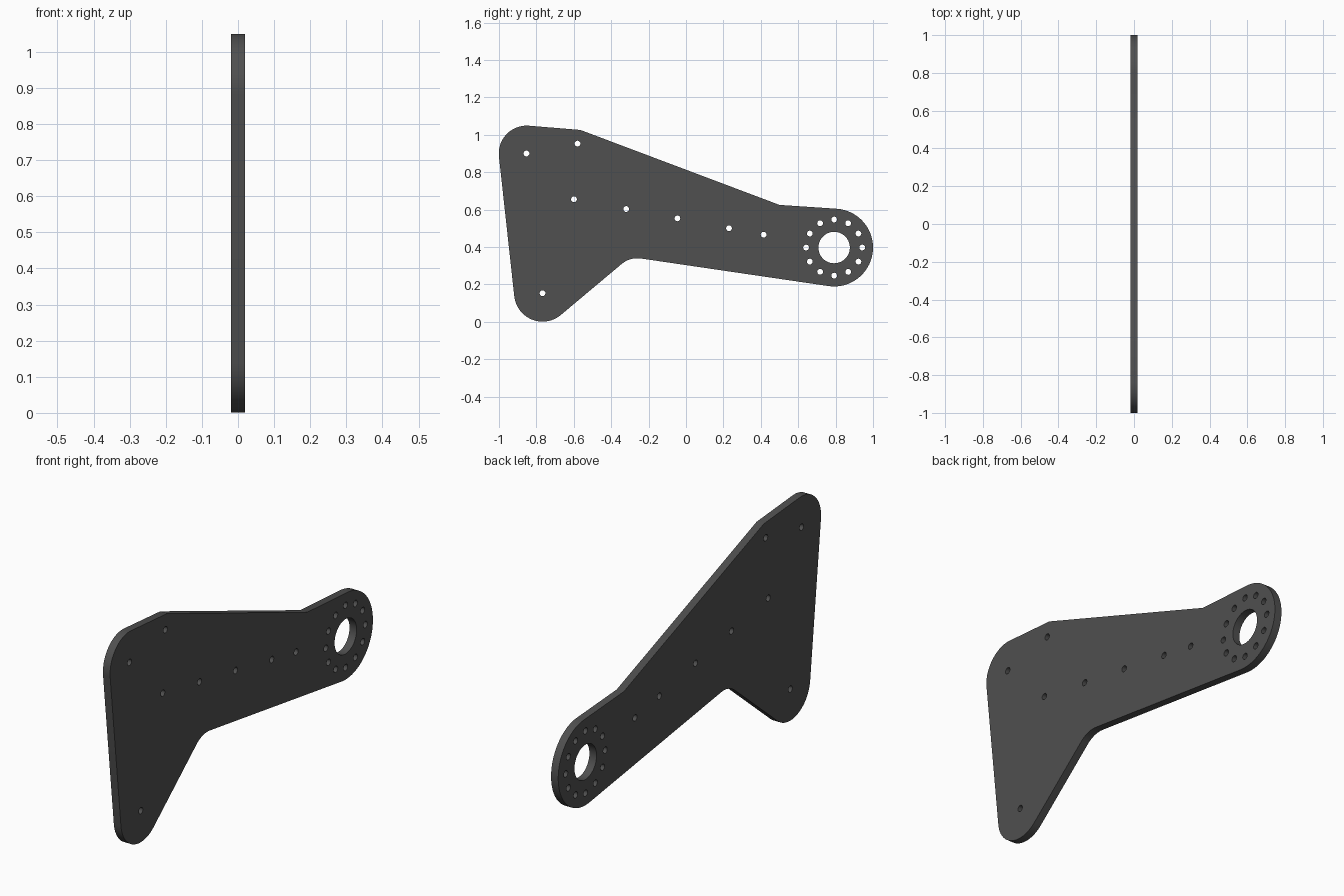
import bpy, bmesh
from math import pi, sin, cos, atan2, sqrt, ceil
from mathutils import Vector, Matrix

if "Cube" in bpy.data.objects:
    bpy.data.objects.remove(bpy.data.objects["Cube"])

HALF = 0.019
HUB = (0.792, 0.397)

# Outline as rounded corners (y, z, radius), counter-clockwise; negative = inner fillet
CORNERS = [
    (-0.767, 0.153, 0.152),   # lower lobe
    (-0.26, 0.21, -0.13),     # inner fillet
    (*HUB, 0.208),            # hub end
    (0.50, 0.625, 0.0),
    (-0.565, 1.026, 0.0),
    (-0.852, 0.90, 0.149),    # upper lobe
]
BOLTS = [(-0.853, 0.90), (-0.58, 0.953), (-0.599, 0.655), (-0.32, 0.603),
         (-0.046, 0.553), (0.23, 0.50), (0.415, 0.466), (-0.767, 0.153)]


def tangent_normal(a, b):
    """Angle of the outward normal of the line touching both corners."""
    d = Vector((b[0] - a[0], b[1] - a[1]))
    k = (a[2] - b[2]) / d.length
    u = d.normalized()
    n = u * k + Vector((u.y, -u.x)) * sqrt(1 - k * k)
    return atan2(n.y, n.x)


def outline(corners):
    pts = []
    for i, c in enumerate(corners):
        y, z, r = c
        if r == 0:
            pts.append((y, z))
            continue
        a = tangent_normal(corners[i - 1], c)
        b = tangent_normal(c, corners[(i + 1) % len(corners)])
        turn = (b - a) % (2 * pi)
        if r < 0:
            turn -= 2 * pi
        n = max(4, ceil(abs(turn) / (pi / 32)))
        pts += [(y + r * cos(a + turn * j / n), z + r * sin(a + turn * j / n))
                for j in range(n + 1)]
    return pts


def circle(y, z, r, n):
    return [(y + r * cos(2 * pi * i / n), z + r * sin(2 * pi * i / n)) for i in range(n)]


# Plate outline, hub bore, bolt ring and bolt holes
loops = [outline(CORNERS), circle(*HUB, 0.084, 64)]
loops += [circle(y, z, 0.0155, 24) for y, z in BOLTS]
loops += [circle(HUB[0] + 0.15 * cos(i * pi / 6), HUB[1] + 0.15 * sin(i * pi / 6), 0.0155, 24)
          for i in range(12)]

curve = bpy.data.curves.new("plate_profile", 'CURVE')
curve.dimensions = '2D'
curve.fill_mode = 'BOTH'
curve.extrude = HALF
for pts in loops:
    s = curve.splines.new('POLY')
    s.points.add(len(pts) - 1)
    for p, (y, z) in zip(s.points, pts):
        p.co = (y, z, 0, 1)
    s.use_cyclic_u = True

plate = bpy.data.objects.new("bracket_plate", curve)
bpy.context.collection.objects.link(plate)
bpy.context.view_layer.objects.active = plate
plate.select_set(True)
bpy.ops.object.convert(target='MESH')
plate = bpy.context.object
plate.name = "bracket_plate"

# Stand the profile up in the YZ plane and weld caps to the rim
me = plate.data
me.transform(Matrix(((0, 0, 1, 0), (1, 0, 0, 0), (0, 1, 0, 0), (0, 0, 0, 1))))
bm = bmesh.new()
bm.from_mesh(me)
bmesh.ops.remove_doubles(bm, verts=bm.verts, dist=1e-5)
bmesh.ops.recalc_face_normals(bm, faces=bm.faces)
bm.to_mesh(me)
bm.free()
bpy.ops.object.shade_smooth_by_angle(angle=pi / 9)

# Dark finish
mat = bpy.data.materials.new("dark_metal")
mat.diffuse_color = (0.08, 0.08, 0.08, 1)
mat.use_nodes = True
mat.node_tree.nodes["Principled BSDF"].inputs["Base Color"].default_value = mat.diffuse_color
me.materials.clear()
me.materials.append(mat)
